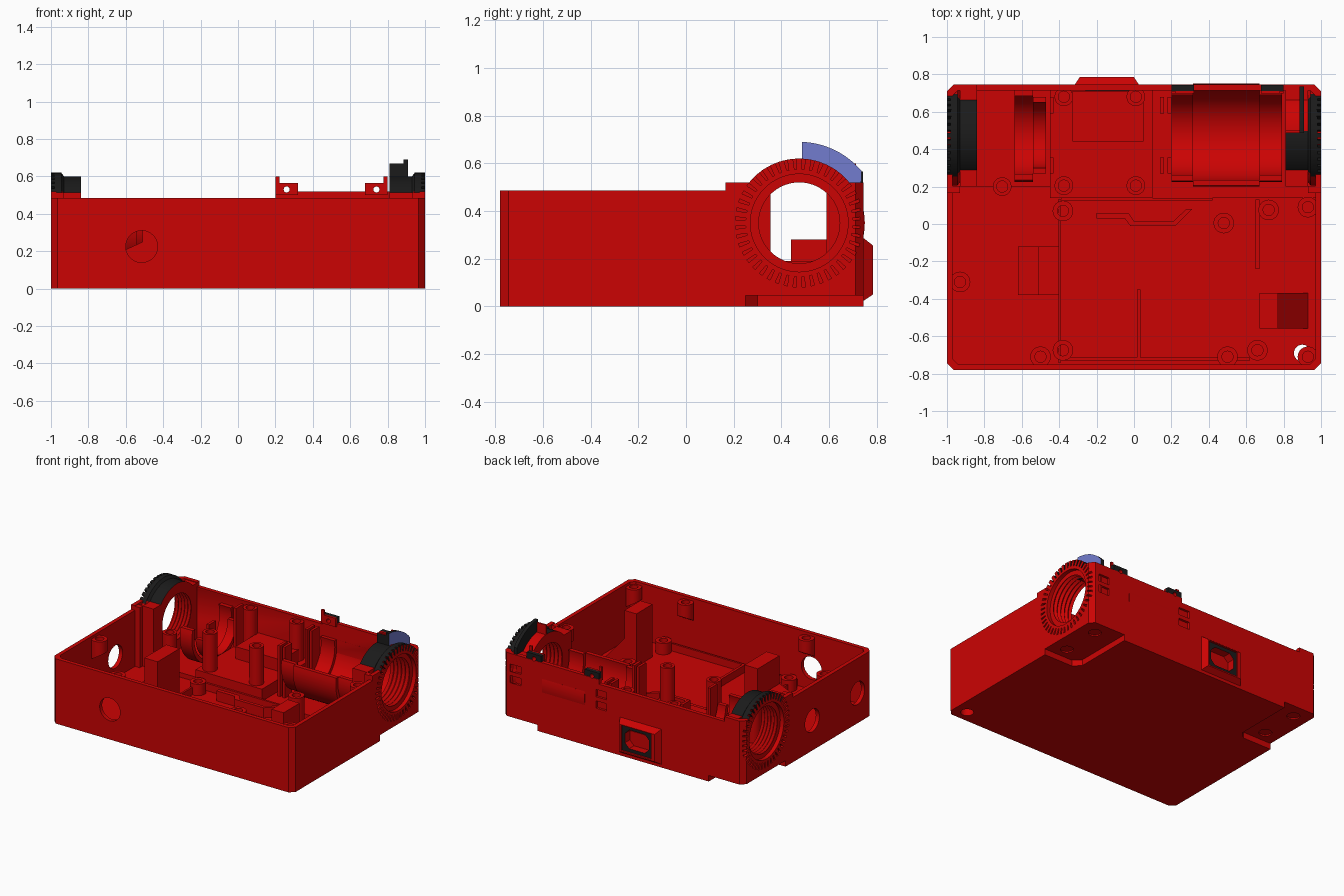
import bpy, bmesh, math
from mathutils import Matrix, Vector

if "Cube" in bpy.data.objects:
    bpy.data.objects.remove(bpy.data.objects["Cube"])


def material(name, rgb):
    m = bpy.data.materials.new(name)
    m.use_nodes = True
    m.diffuse_color = (*rgb, 1)
    m.node_tree.nodes["Principled BSDF"].inputs["Base Color"].default_value = (*rgb, 1)
    return m


MATS = [material("case red", (0.6, 0.001, 0.001)),
        material("matte black", (0.011, 0.011, 0.011)),
        material("soft blue", (0.17, 0.2, 0.62))]
RED, BLACK, BLUE = range(3)
AY, AZ = 0.475, 0.35          # optical axis shared by both ports


def finish(name, bm, rule=RED):
    bmesh.ops.recalc_face_normals(bm, faces=bm.faces)
    for f in bm.faces:
        f.material_index = rule(f) if callable(rule) else rule
    me = bpy.data.meshes.new(name)
    bm.to_mesh(me)
    bm.free()
    ob = bpy.data.objects.new(name, me)
    for m in MATS:
        me.materials.append(m)
    bpy.context.collection.objects.link(ob)
    return ob


def add_box(bm, x0, x1, y0, y1, z0, z1):
    mat = Matrix.Translation(((x0 + x1) / 2, (y0 + y1) / 2, (z0 + z1) / 2))
    mat = mat @ Matrix.Diagonal((x1 - x0, y1 - y0, z1 - z0, 1))
    return bmesh.ops.create_cube(bm, size=1, matrix=mat)["verts"]


def box(name, *dims, rule=RED):
    bm = bmesh.new()
    add_box(bm, *dims)
    return finish(name, bm, rule)


def prism(name, pts, lo, hi, axis="z", rule=RED):
    """Extrude a flat outline: (x, y) along z, (y, z) along x, (x, z) along y."""
    place = {"z": lambda a, b, c: (a, b, c), "x": lambda a, b, c: (c, a, b),
             "y": lambda a, b, c: (a, c, b)}[axis]
    bm = bmesh.new()
    face = bm.faces.new([bm.verts.new(place(a, b, lo)) for a, b in pts])
    ext = bmesh.ops.extrude_face_region(bm, geom=[face])["geom"]
    move = Vector(place(0, 0, hi - lo))
    bmesh.ops.translate(bm, verts=[v for v in ext if isinstance(v, bmesh.types.BMVert)], vec=move)
    return finish(name, bm, rule)


def chamfered(x0, x1, y0, y1, c):
    return [(x0 + c, y0), (x1 - c, y0), (x1, y0 + c), (x1, y1 - c),
            (x1 - c, y1), (x0 + c, y1), (x0, y1 - c), (x0, y0 + c)]


def circle(a, b, r, n=48):
    return [(a + r * math.cos(2 * math.pi * i / n), b + r * math.sin(2 * math.pi * i / n)) for i in range(n)]


def cut(ob, *cutters):
    for c in cutters:
        mod = ob.modifiers.new("cut", "BOOLEAN")
        mod.operation, mod.solver, mod.object = "DIFFERENCE", "EXACT", c
        mod.use_self = True
        bpy.context.view_layer.objects.active = ob
        bpy.ops.object.modifier_apply(modifier=mod.name)
        bpy.data.objects.remove(c)
    return ob


# Open case: outer shell, cavity, stepped rim that is high only around the ports and hinge
case = prism("case_shell", chamfered(-1, 1, -0.78, 0.745, 0.035), 0, 0.52)
cut(case, prism("cavity", chamfered(-0.97, 0.97, -0.75, 0.715, 0.03), 0.065, 0.7),
    box("rim_step", -1.1, 1.1, -0.9, 0.165, 0.485, 0.7),
    box("rear_rim_step", -0.84, 0.2, 0.1, 0.9, 0.485, 0.7))

# Round port openings, underside corner recesses and their screw holes
for s in (-1, 1):
    cut(case, prism("port", circle(AY, AZ, 0.269, 64), *sorted((s * 0.9, s * 1.1)), "x"),
        prism("recess", chamfered(*sorted((s * 0.71, s * 1.3)), 0.25, 1.0, 0.05), -0.1, 0.045))
    for y in (0.34, 0.635):
        cut(case, prism("screw", circle(s * 0.88, y, 0.045, 24), -0.1, 0.055))
cut(case, prism("screw", circle(0.9, -0.69, 0.045, 24), -0.1, 0.2))

# Cable holes in the front and side walls
cut(case, prism("hole", circle(-0.515, 0.225, 0.085), -0.9, -0.7, "y"))
for y in (-0.6, -0.065):
    cut(case, prism("hole", circle(y, 0.225, 0.085), -1.1, -0.9, "x"))

# Vent slots and socket opening in the back wall
for x in (0.18, 0.89):
    for z in (0.3, 0.385):
        cut(case, box("slot", x - 0.045, x + 0.045, 0.728, 0.8, z, z + 0.055))
cut(case, box("socket_opening", -0.26, -0.01, 0.6, 0.9, 0.06, 0.25))

# Socket surround with bevelled sides
bm = bmesh.new()
for v in add_box(bm, -0.32, 0.03, 0.74, 0.785, 0.02, 0.29):
    if v.co.y > 0.76:
        v.co.x += 0.03 if v.co.x < -0.1 else -0.03
        v.co.z += 0.03 if v.co.z < 0.1 else -0.035
cut(finish("socket_surround", bm), box("opening", -0.26, -0.01, 0.6, 0.9, 0.06, 0.25))
cut(box("socket_frame", -0.26, -0.01, 0.7, 0.772, 0.06, 0.25, rule=BLACK),
    prism("opening", chamfered(-0.235, -0.035, 0.085, 0.225, 0.035), 0.6, 0.9, "y"))
box("socket_body", -0.33, 0.05, 0.44, 0.71, 0.065, 0.28)


# Threaded port rings with a crown of radial teeth, each held in a bored block
def port_ring(name, s, depth):
    def rule(f):
        c = f.calc_center_median()
        r = math.hypot(c.y - AY, c.z - AZ)
        hidden = s > 0 and c.x < 0.9 and c.y > 0.49
        black = abs(f.normal.x) < 0.8 and r > 0.235 and c.z > 0.51 and not hidden
        return BLACK if black else RED

    prof = [(0, 0.225), (0.02, 0.225), (0.02, 0.27), (0.055, 0.27), (0.07, 0.25), (depth, 0.25), (depth, 0.17)]
    steps = 10
    for i in range(steps):
        prof.append((depth - (depth - 0.03) * (i + 1) / steps, 0.185 if i % 2 == 0 else 0.17))
    prof += [(0.03, 0.205), (0, 0.205)]
    bm = bmesh.new()
    n = 72
    rings = [[bm.verts.new((s * (1 - d), AY + r * math.cos(2 * math.pi * k / n),
                            AZ + r * math.sin(2 * math.pi * k / n))) for d, r in prof] for k in range(n)]
    for k in range(n):
        a, b = rings[k], rings[(k + 1) % n]
        for j in range(len(prof)):
            i = (j + 1) % len(prof)
            bm.faces.new((a[j], a[i], b[i], b[j]))
    teeth = 44
    for k in range(teeth):
        verts = add_box(bm, s * 0.988 - 0.012, s * 0.988 + 0.012, 0.215, 0.27, -0.012, 0.012)
        bmesh.ops.transform(bm, verts=verts, matrix=Matrix.Translation((0, AY, AZ)) @
                            Matrix.Rotation(2 * math.pi * k / teeth, 4, "X"))
    # Trim the ring flush with the chamfered corner of the case
    corner = [(s, 0.71), (s * 0.965, 0.745), (s * 0.965, 0.9), (s * 1.1, 0.9), (s * 1.1, 0.71)]
    cut(finish(name, bm, rule), prism("corner", corner, 0, 0.52))
    cut(box(name + "_block", *sorted((s * (1 - depth), s * 0.93)), 0.2, 0.72, 0.065, 0.515),
        prism("bore", circle(AY, AZ, 0.249, 72), -1.1, 1.1, "x"))


port_ring("left_port_ring", 1, 0.19)
port_ring("right_port_ring", -1, 0.16)
for s in (-1, 1):
    box("port_side_fill", *sorted((s * 0.93, s * 0.972)), 0.166, 0.204, 0.065, 0.515)

# Raised guard beside the left port
arc = [(AY + 0.34 * math.cos(t), AZ + 0.34 * math.sin(t))
       for t in (math.radians(40 + 48 * i / 12) for i in range(13))]
prism("port_guard", arc + [(0.487, 0.52), (0.735, 0.52)], 0.885, 0.91, "x",
      lambda f: BLUE if f.normal.x > 0.9 else BLACK)
box("port_guard_front", 0.81, 0.885, 0.487, 0.5, 0.52, 0.67,
    rule=lambda f: BLACK if f.normal.y < -0.9 else RED)

# Hinge lugs on the back rim: red front plate with a black block behind
for name, x, s in (("right_hinge", 0.2, 1), ("left_hinge", 0.8, -1)):
    low = [(0, 0.5), (0.12, 0.5), (0.12, 0.565), (0, 0.565)]
    tall = low[:3] + [(0.022, 0.565), (0.022, 0.6), (0, 0.6)]
    plate = prism(name + "_plate", [(x + s * a, z) for a, z in tall], 0.698, 0.712, "y")
    block = prism(name + "_block", [(x + s * a, z) for a, z in low], 0.712, 0.742, "y", BLACK)
    for part in (plate, block, case):
        cut(part, prism("pin_hole", circle(x + s * 0.06, 0.53, 0.016, 20), 0.6, 0.9, "y"))

# Raised rear floor
box("rear_floor_left", 0.1, 0.97, 0.14, 0.715, 0.06, 0.1)
box("rear_floor_right", -0.97, -0.45, 0.2, 0.715, 0.06, 0.1)
box("centre_platform", -0.45, 0.1, 0.14, 0.715, 0.06, 0.19)

# Trough-shaped shells along the optical axis, open at the top
for name, x0, x1, top, r in (("cradle_inner_rib", 0.2, 0.315, 0.4, 0.22),
                             ("cradle_middle", 0.315, 0.67, 0.4, 0.245),
                             ("cradle_outer_rib", 0.67, 0.79, 0.4, 0.22),
                             ("right_cradle", -0.64, -0.54, 0.42, 0.22),
                             ("right_cradle_lip", -0.54, -0.47, 0.35, 0.175)):
    cut(prism(name, circle(AY, AZ, r + 0.03, 64), x0, x1, "x"),
        prism("bore", circle(AY, AZ, r, 64), x0 - 0.05, x1 + 0.05, "x"),
        box("open_top", x0 - 0.1, x1 + 0.1, 0, 1, top, 1))

# Slim guide ribs either side of the light path
for x in (-0.45, 0.14, 0.18):
    for y0, y1 in ((0.27, 0.355), (0.59, 0.68)):
        box("guide_rib", x, x + 0.02, y0, y1, 0.08, 0.48)


# Screw bosses: centre posts, board stand-offs and lid bosses
def boss(name, x, y, z0, z1, r=0.045):
    ob = prism(name, circle(x, y, r, 24), z0, z1)
    return cut(ob, prism("bore", circle(x, y, 0.03, 20), z1 - 0.06, z1 + 0.1))


for x in (-0.375, 0.01):
    for y in (0.68, 0.205):
        boss("centre_boss", x, y, 0.1, 0.47, 0.05)
boss("rear_boss", -0.705, 0.2, 0.06, 0.38, 0.05)
for x, y in ((-0.38, 0.07), (-0.38, -0.675), (0.66, -0.675), (0.72, 0.075)):
    boss("board_standoff", x, y, 0.06, 0.15, 0.055)
boss("board_boss", 0.48, 0.005, 0.06, 0.3, 0.055)

# Lid bosses hang from the walls, their undersides slanting back into the wall
for x, y, dx, dy in ((-0.93, -0.31, -1, 0), (-0.5, -0.71, 0, -1), (0.5, -0.71, 0, -1),
                     (0.93, -0.71, 1, 0), (0.93, 0.09, 1, 0)):
    ob = boss("lid_boss", x, y, 0.31, 0.465, 0.055)
    for v in ob.data.vertices:
        if v.co.z < 0.35:
            reach = (v.co.x - x) * dx + (v.co.y - y) * dy
            v.co.z += 0.6 * (0.055 - reach)

# Tall blocks with side ramps
box("right_block", -0.51, -0.4, -0.38, -0.12, 0.06, 0.46)
prism("right_block_ramp", [(-0.62, 0.06), (-0.51, 0.06), (-0.51, 0.25), (-0.62, 0.2)], -0.38, -0.12, "y")
box("left_block", 0.67, 0.77, -0.56, -0.37, 0.06, 0.46)
prism("left_block_ramp", [(0.77, 0.06), (0.935, 0.06), (0.77, 0.25)], -0.56, -0.37, "y")

# Thin ribs around the circuit board bay
for name, dims in (("bay_right_rib", (-0.405, -0.39, -0.74, 0.13)), ("bay_left_rib", (0.65, 0.67, -0.24, 0.13)),
                   ("bay_front_rib", (-0.39, 0.62, -0.73, -0.715)), ("bay_rear_rib", (-0.39, 0.42, 0.125, 0.14)),
                   ("bay_centre_rib", (0.015, 0.035, -0.72, -0.35))):
    box(name, *dims, 0.06, 0.12)
prism("cable_guide", [(-0.2, 0.03), (-0.05, 0.03), (-0.02, -0.01), (0.22, -0.01), (0.31, 0.08),
                      (0.28, 0.08), (0.21, 0.015), (0, 0.015), (-0.03, 0.06), (-0.2, 0.06)], 0.06, 0.14)

# Smooth the round parts and keep the edges crisp
bpy.ops.object.select_all(action="DESELECT")
for ob in bpy.context.collection.objects:
    if ob.type == "MESH" and ob.data.materials and ob.data.materials[0] == MATS[0]:
        ob.select_set(True)
        bpy.context.view_layer.objects.active = ob
bpy.ops.object.shade_smooth_by_angle(angle=math.radians(28))
